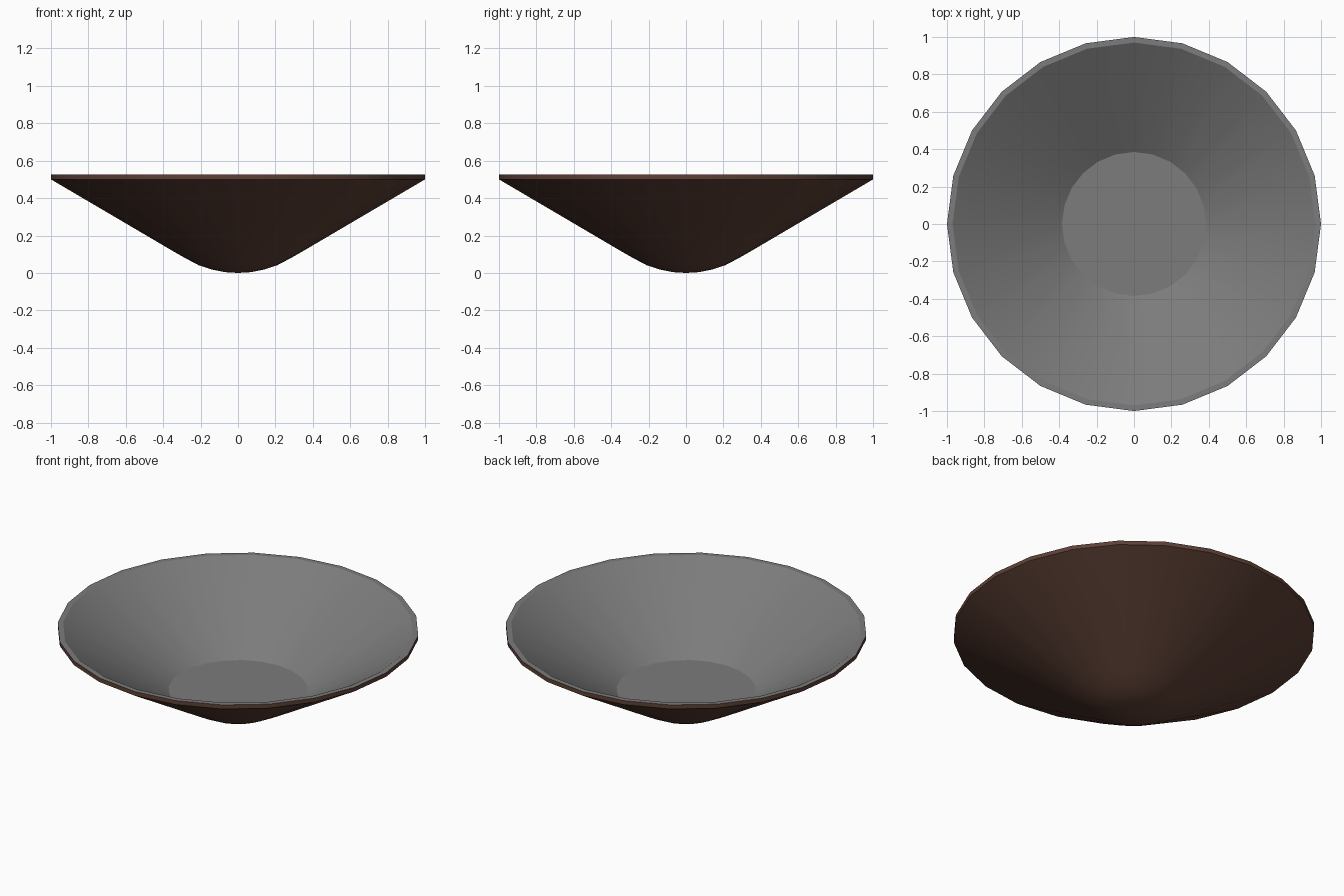
import bpy, bmesh, math

if "Cube" in bpy.data.objects:
    bpy.data.objects.remove(bpy.data.objects["Cube"])

SIDES = 24


def material(name, rgb):
    m = bpy.data.materials.new(name)
    m.diffuse_color = (*rgb, 1)
    m.use_nodes = True
    m.node_tree.nodes["Principled BSDF"].inputs["Base Color"].default_value = m.diffuse_color
    return m


def lathe(name, profile, mat):
    """Spin a (radius, z) profile around z; radius 0 closes with a fan."""
    bm = bmesh.new()
    rings = []
    for r, z in profile:
        if r == 0:
            rings.append([bm.verts.new((0, 0, z))] * SIDES)
        else:
            rings.append([bm.verts.new((r * math.cos(a), r * math.sin(a), z))
                          for a in (2 * math.pi * i / SIDES for i in range(SIDES))])
    for lo, hi in zip(rings, rings[1:]):
        for i in range(SIDES):
            j = (i + 1) % SIDES
            quad = list(dict.fromkeys((lo[i], lo[j], hi[j], hi[i])))
            bm.faces.new(quad)
    me = bpy.data.meshes.new(name)
    bm.to_mesh(me)
    bm.free()
    me.materials.append(mat)
    ob = bpy.data.objects.new(name, me)
    bpy.context.collection.objects.link(ob)
    bpy.ops.object.select_all(action='DESELECT')
    ob.select_set(True)
    bpy.context.view_layer.objects.active = ob
    bpy.ops.object.shade_smooth_by_angle(angle=math.radians(25))
    return ob


brown = material("dark_brown", (0.110, 0.051, 0.036))
grey = material("grey", (0.20, 0.20, 0.20))

# Outer shell: rounded base, straight flared wall, short upright lip
lathe("bowl_shell", [(0, 0), (0.07, 0.004), (0.14, 0.018), (0.21, 0.041),
                     (0.28, 0.078), (0.34, 0.112), (1, 0.5), (1, 0.525)], brown)

# Inner lining: flat floor, flared wall, flat rim
lathe("bowl_lining", [(0, 0.155), (0.385, 0.155), (0.97, 0.525), (1, 0.525)], grey).data.flip_normals()

# Lining faces up and inwards, so make sure its normals agree
me = bpy.data.objects["bowl_lining"].data
if me.polygons[0].normal.z < 0:
    me.flip_normals()
